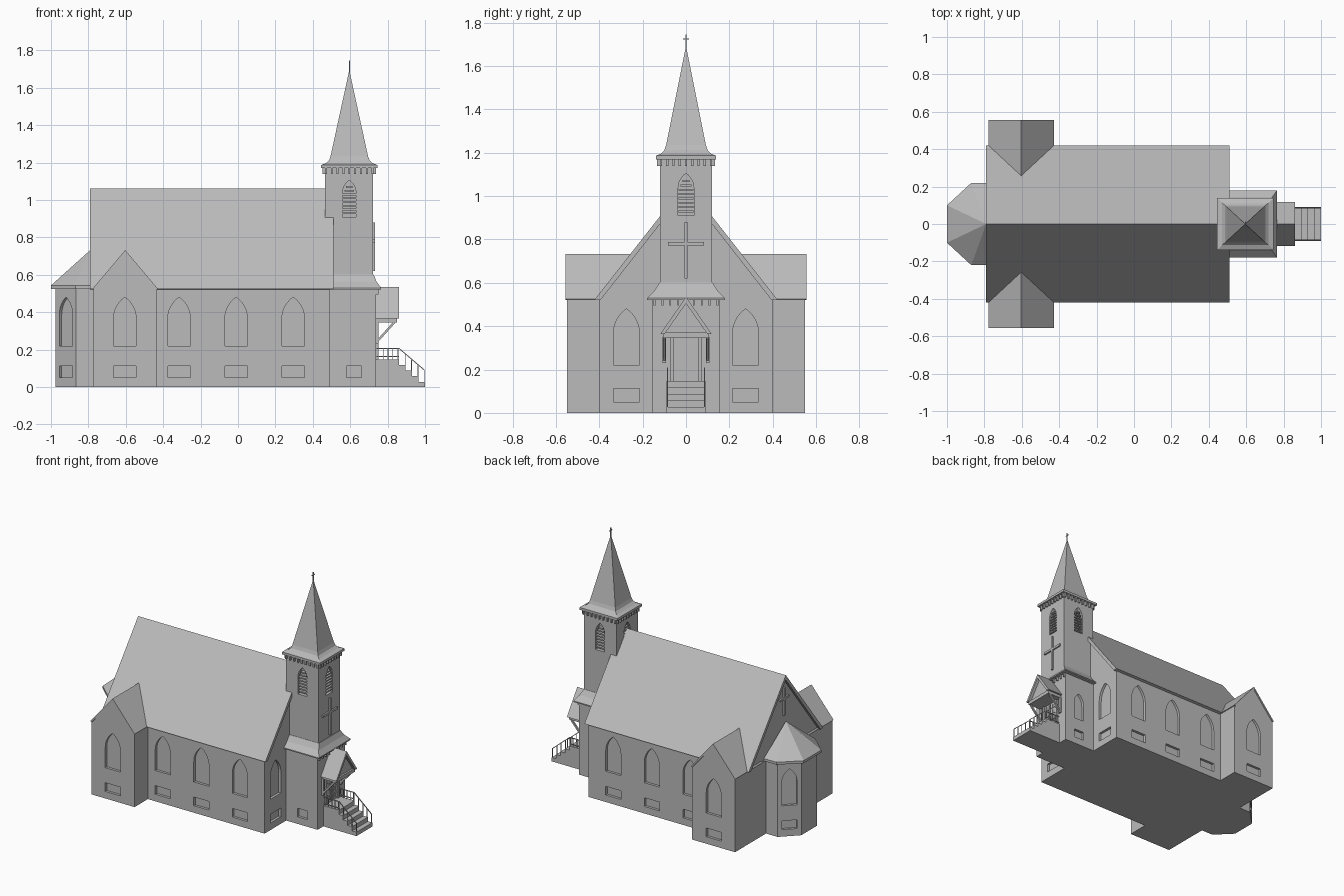
import bpy, bmesh, math
from mathutils import Vector, Matrix

if "Cube" in bpy.data.objects:
    bpy.data.objects.remove(bpy.data.objects["Cube"])

grey = bpy.data.materials.new("stone_grey")
grey.use_nodes = True
grey.diffuse_color = (0.5, 0.5, 0.5, 1)
grey.node_tree.nodes["Principled BSDF"].inputs["Base Color"].default_value = (0.5, 0.5, 0.5, 1)

X, Y, Z = Vector((1, 0, 0)), Vector((0, 1, 0)), Vector((0, 0, 1))
TX = 0.595  # tower centre


def finish(name, bm):
    bmesh.ops.recalc_face_normals(bm, faces=bm.faces)
    me = bpy.data.meshes.new(name)
    bm.to_mesh(me)
    bm.free()
    me.materials.append(grey)
    ob = bpy.data.objects.new(name, me)
    bpy.context.collection.objects.link(ob)
    return ob


def prism(bm, pts, origin, u, n, a, b):
    """Outline of (u, z) points extruded along n from a to b."""
    o = Vector(origin)
    rings = [[bm.verts.new(o + u * p + Z * q + n * d) for p, q in pts] for d in (a, b)]
    bm.faces.new(rings[0])
    bm.faces.new(rings[1][::-1])
    bridge(bm, *rings)


def bridge(bm, lo, hi):
    for i in range(len(lo)):
        j = (i + 1) % len(lo)
        bm.faces.new((lo[i], lo[j], hi[j], hi[i]))


def loft(bm, rings):
    loops = [[bm.verts.new(p) for p in r] for r in rings]
    bm.faces.new(loops[0])
    bm.faces.new(loops[-1])
    for lo, hi in zip(loops, loops[1:]):
        bridge(bm, lo, hi)


def box(bm, x0, x1, y0, y1, z0, z1):
    prism(bm, rect(x0, x1, z0, z1), (0, 0, 0), X, Y, y0, y1)


def bar(bm, p, q, r):
    p, q = Vector(p), Vector(q)
    d = q - p
    m = Matrix.Translation((p + q) / 2) @ d.to_track_quat('Z', 'Y').to_matrix().to_4x4()
    bmesh.ops.create_cube(bm, size=1, matrix=m @ Matrix.Diagonal((r, r, d.length, 1)))


def rect(a, b, z0, z1):
    return [(a, z0), (b, z0), (b, z1), (a, z1)]


def arch(w, z0, z1, n=6):
    """Pointed window outline."""
    h = w * 1.9
    r = (w * w + h * h) / (2 * w)
    top = math.asin(h / r)
    side = [(w - r + r * math.cos(top * i / n), z1 - h + r * math.sin(top * i / n))
            for i in range(n + 1)]
    return [(-w, z0), (w, z0)] + side + [(-u, z) for u, z in side[-2::-1]]


def square(cx, hx, hy, z):
    return [(cx - hx, -hy, z), (cx + hx, -hy, z), (cx + hx, hy, z), (cx - hx, hy, z)]


def carve(ob, openings, depth=0.018):
    """Recess window outlines given as (outline, point on wall, outward normal)."""
    bm = bmesh.new()
    for pts, o, n in openings:
        prism(bm, pts, o, Z.cross(n), n, -depth, 0.03)
    cutter = finish("window_cutter", bm)
    cutter.hide_render = True
    mod = ob.modifiers.new("windows", 'BOOLEAN')
    mod.object, mod.operation, mod.solver = cutter, 'DIFFERENCE', 'EXACT'
    bpy.context.view_layer.objects.active = ob
    bpy.ops.object.modifier_apply(modifier=mod.name)
    bpy.data.objects.remove(cutter)


window = arch(0.06, 0.22, 0.48)
vent = rect(-0.06, 0.06, 0.05, 0.112)


def pair(o, n):
    return [(window, o, n), (vent, o, n)]


# Nave walls with side and end windows
bm = bmesh.new()
prism(bm, [(-.4, 0), (.4, 0), (.4, .525), (0, 1.035), (-.4, .525)], (0, 0, 0), Y, X, -.77, .49)
nave = finish("nave_walls", bm)
holes = []
for s in (-1, 1):
    for x in (-.315, -.01, .295):
        holes += pair((x, s * .4, 0), Y * s)
    holes += pair((.49, s * .275, 0), X)
carve(nave, holes)

# Nave roof
bm = bmesh.new()
prism(bm, [(-.42, .525), (0, 1.06), (.42, .525), (.395, .52), (0, 1.025), (-.395, .52)],
      (0, 0, 0), Y, X, -.79, .51)
finish("nave_roof", bm)

# Transepts
for s, side in ((-1, "right"), (1, "left")):
    bm = bmesh.new()
    prism(bm, [(-.17, 0), (.17, 0), (.17, .525), (0, .725), (-.17, .525)],
          (-.603, 0, 0), X, Y * s, .2, .55)
    carve(finish(side + "_transept", bm), pair((-.605, s * .55, 0), Y * s))
    bm = bmesh.new()
    prism(bm, [(-.175, .525), (0, .732), (.175, .525), (.165, .52), (0, .715), (-.165, .52)],
          (-.603, 0, 0), X, Y * s, .25, .556)
    finish(side + "_transept_roof", bm)


# Apse
def apse_ring(w, side_x, back_w, back_x, z):
    half = [(-.77, w), (side_x, w), (back_x, back_w)]
    return [(x, y, z) for x, y in half] + [(x, -y, z) for x, y in half[::-1]]


bm = bmesh.new()
loft(bm, [apse_ring(.2, -.865, .09, -.975, z) for z in (0, .53)])
apse = finish("apse_walls", bm)
holes = []
for s in (-1, 1):
    n = Vector((-1, s, 0)).normalized()
    o = (-.92, s * .145, 0)
    holes += [(arch(.05, .22, .48), o, n), (rect(-.05, .05, .05, .112), o, n)]
carve(apse, holes)
bm = bmesh.new()
eave = [apse_ring(.22, -.87, .1, -1, z) for z in (.525, .543)]
loft(bm, eave + [[(-.79 + (x + .79) * .01, y * .01, .73) for x, y, z in eave[0]]])
finish("apse_roof", bm)

# Tower base and belfry
bm = bmesh.new()
box(bm, .45, .738, -.155, .155, 0, .53)
base = finish("tower_base", bm)
small_vent = rect(-.04, .04, .05, .112)
carve(base, [(small_vent, (.62, s * .155, 0), Y * s) for s in (-1, 1)]
      + [(arch(.04, .2, .4), (.62, .155, 0), Y)])
bm = bmesh.new()
loft(bm, [square(.61, hx, hy, z) for hx, hy, z in
          ((.155, .18, .522), (.155, .18, .53), (.13, .145, .565), (.115, .122, .602))])
finish("tower_skirt_roof", bm)
bm = bmesh.new()
box(bm, .465, .722, -.12, .12, .56, 1.175)
belfry = finish("belfry", bm)
faces = [((TX, -.12, 0), -Y), ((TX, .12, 0), Y), ((.722, 0, 0), X), ((.465, 0, 0), -X)]
carve(belfry, [(arch(.036, .91, 1.105), o, n) for o, n in faces], .025)

# Louvre slats
bm = bmesh.new()
for o, n in faces:
    for i in range(8):
        z = .925 + i * .02
        w = .035 if i < 6 else .035 - (i - 5) * .009
        prism(bm, rect(-w, w, z, z + .009), o, Z.cross(n), n, -.025, -.002)
finish("belfry_louvres", bm)

# Spire with flared eaves
bm = bmesh.new()
loft(bm, [square(TX, hx, hy, z) for hx, hy, z in
          ((.15, .138, 1.17), (.15, .138, 1.187), (.125, .113, 1.197), (.108, .1, 1.212),
           (.1, .092, 1.235), (.002, .002, 1.685))])
finish("spire", bm)

# Dentils under the spire eaves and skirt roof
bm = bmesh.new()
for i in range(9):
    t = -1 + i / 4
    for s in (-1, 1):
        x, y = TX + t * .125, t * .115
        box(bm, x - .005, x + .005, s * .127 - .007, s * .127 + .007, 1.14, 1.172)
        cx = TX + s * .135
        box(bm, cx - .008, cx + .008, y - .005, y + .005, 1.14, 1.172)
    box(bm, .735, .752, t * .145 - .004, t * .145 + .004, .495, .525)
finish("dentils", bm)

# Crosses: spire top, belfry front, rear gable
bm = bmesh.new()
bar(bm, (TX, 0, 1.67), (TX, 0, 1.745), .005)
bar(bm, (TX, -.014, 1.725), (TX, .014, 1.725), .005)
box(bm, .72, .733, -.008, .008, .62, .88)
box(bm, .72, .733, -.083, .083, .772, .788)
box(bm, -.782, -.768, -.008, .008, .77, .97)
box(bm, -.782, -.768, -.05, .05, .885, .9)
finish("crosses", bm)

# Porch roof with open pediment
bm = bmesh.new()
prism(bm, [(-.118, .365), (0, .535), (.118, .365), (.098, .365), (0, .505), (-.098, .365)],
      (0, 0, 0), Y, X, .735, .86)
prism(bm, [(-.1, .365), (.1, .365), (0, .51)], (0, 0, 0), Y, X, .735, .838)
box(bm, .735, .85, -.105, .105, .345, .37)
finish("porch_roof", bm)

# Porch brackets
bm = bmesh.new()
for y in (-.1, .1):
    box(bm, .735, .75, y - .008, y + .008, .23, .35)
    bar(bm, (.745, y, .245), (.835, y, .345), .012)
finish("porch_brackets", bm)

# Door with frame and raised panels
bm = bmesh.new()
for s in (-1, 1):
    box(bm, .735, .752, s * .066 - .008, s * .066 + .008, .145, .35)
    box(bm, .735, .744, s * .03 - .027, s * .03 + .027, .15, .345)
    for row in range(4):
        z = .165 + row * .045
        for k in (.017, .043):
            box(bm, .74, .749, s * k - .009, s * k + .009, z, z + .033)
finish("double_door", bm)

# Landing and steps
bm = bmesh.new()
prof = [(.73, 0), (1, 0)]
for i in range(5):
    prof += [(1 - i * .035, .028 + i * .03), (.965 - i * .035, .028 + i * .03)]
prof[-1] = (.73, .148)
prism(bm, prof, (0, 0, 0), X, Y, -.09, .09)
finish("entrance_steps", bm)

# Railings
bm = bmesh.new()
for y in (-.085, .085):
    for low in (0, .045):
        bar(bm, (.74, y, .207 - low), (.86, y, .207 - low), .005)
    bar(bm, (.86, y, .207), (.997, y, .09), .005)
    for i in range(5):
        x = .75 + i * .026
        bar(bm, (x, y, .145), (x, y, .207), .004)
        x = .86 + i * .034
        bar(bm, (x, y, .14 - i * .0285), (x, y, .207 - i * .029), .004)
finish("railings", bm)
